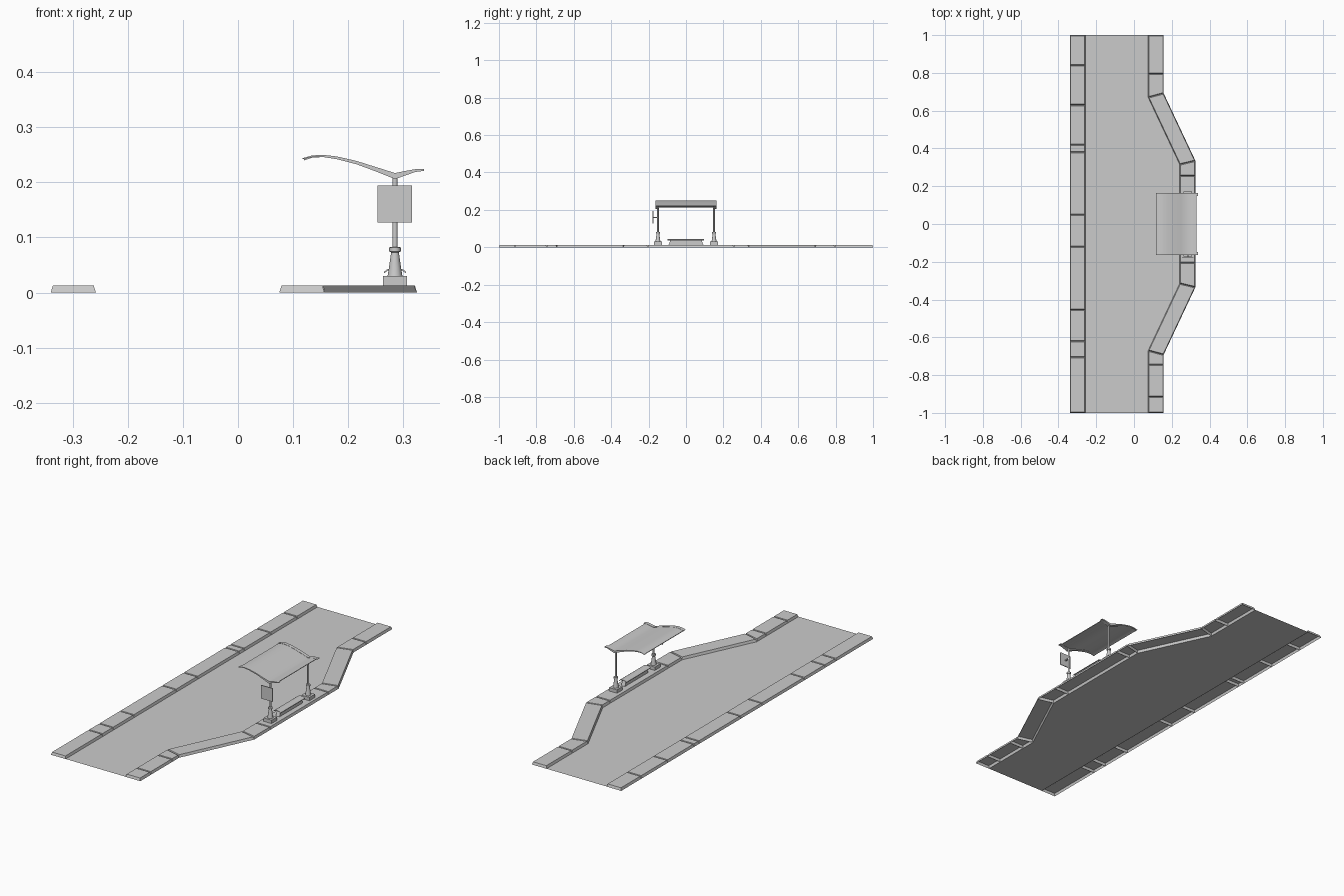
import bpy, bmesh, math
from mathutils import Vector

if "Cube" in bpy.data.objects:
    bpy.data.objects.remove(bpy.data.objects["Cube"])

GREY = (0.6, 0.6, 0.6, 1)
grey = bpy.data.materials.new("plain_grey")
grey.use_nodes = True
grey.diffuse_color = GREY
grey.node_tree.nodes["Principled BSDF"].inputs["Base Color"].default_value = GREY

KERB_H = 0.013
POST_X, POST_Y = 0.285, 0.15


def finish(name, bm, smooth=False):
    bmesh.ops.recalc_face_normals(bm, faces=bm.faces)
    mesh = bpy.data.meshes.new(name)
    bm.to_mesh(mesh)
    bm.free()
    mesh.materials.append(grey)
    obj = bpy.data.objects.new(name, mesh)
    bpy.context.collection.objects.link(obj)
    if smooth:
        bpy.ops.object.select_all(action='DESELECT')
        obj.select_set(True)
        bpy.context.view_layer.objects.active = obj
        bpy.ops.object.shade_smooth_by_angle(angle=math.radians(35))
    return obj


def box(name, lo, hi):
    bm = bmesh.new()
    bmesh.ops.create_cube(bm, size=1)
    for v in bm.verts:
        v.co = [(a + b) / 2 + c * (b - a) for a, b, c in zip(lo, hi, v.co)]
    return finish(name, bm)


def extrude_xz(name, profile, y0, y1, smooth=False):
    """Closed x/z profile swept along y."""
    bm = bmesh.new()
    face = bm.faces.new([bm.verts.new((x, y0, z)) for x, z in profile])
    new = bmesh.ops.extrude_face_region(bm, geom=[face])["geom"]
    bmesh.ops.translate(bm, vec=(0, y1 - y0, 0),
                        verts=[v for v in new if isinstance(v, bmesh.types.BMVert)])
    return finish(name, bm, smooth)


def kerb_slab(bm, quad, inset=0.004):
    """Open-bottomed slab with leaning sides, on a counter-clockwise footprint."""
    pts = [Vector(p) for p in quad]
    n = len(pts)
    top = []
    for i, p in enumerate(pts):
        a = (p - pts[i - 1]).normalized()
        b = (pts[(i + 1) % n] - p).normalized()
        na, nb = Vector((-a.y, a.x)), Vector((-b.y, b.x))
        top.append(p + (na + nb) * inset / (1 + na.dot(nb)))
    low = [bm.verts.new((p.x, p.y, 0)) for p in pts]
    high = [bm.verts.new((p.x, p.y, KERB_H)) for p in top]
    bm.faces.new(high)
    for i in range(n):
        j = (i + 1) % n
        bm.faces.new((low[i], low[j], high[j], high[i]))


def kerb(name, stations):
    """Row of slabs; a station is inner x, inner y, outer x, outer y."""
    bm = bmesh.new()
    for a, b in zip(stations, stations[1:]):
        kerb_slab(bm, (a[:2], a[2:], b[2:], b[:2]))
    return finish(name, bm)


def straight(x0, x1, ys):
    return [(x0, y, x1, y) for y in ys]


# Straight kerb
kerb("straight_kerb", straight(
    -0.34, -0.258, (-1, -0.705, -0.62, -0.455, -0.12, 0.05, 0.38, 0.42, 0.63, 0.84, 1)))

# Kerb that swings out around the lay-by
NEAR, BAY = (0.075, 0.157), (0.242, 0.325)
bends = [(NEAR[0], 0.67, NEAR[1], 0.692), (BAY[0], 0.315, BAY[1], 0.335)]
mirrored = [(a, -b, c, -d) for a, b, c, d in bends]
kerb("lay_by_kerb",
     straight(*NEAR, (-1, -0.915, -0.745)) + mirrored
     + straight(*BAY, (-0.205, 0.255)) + bends[::-1]
     + straight(*NEAR, (0.795, 1)))

# Road surface
bm = bmesh.new()
inner = [(NEAR[0], -1), mirrored[0][:2], mirrored[1][:2],
         bends[1][:2], bends[0][:2], (NEAR[0], 1)]
bm.faces.new([bm.verts.new((x, y, 0.0005)) for x, y in [(-0.258, 1), (-0.258, -1)] + inner])
road = finish("road", bm)

# Posts: block foot, tapered pedestal, collar, slim pole
PEDESTAL = [(0.0135, 0.030), (0.011, 0.045), (0.007, 0.073), (0.0105, 0.075), (0.0105, 0.082),
            (0.0045, 0.083), (0.0045, 0.21)]
for side, label in ((-1, "front"), (1, "back")):
    y = side * POST_Y
    box(label + "_post_foot", (POST_X - 0.022, y - 0.022, KERB_H),
        (POST_X + 0.022, y + 0.022, 0.03))
    bm = bmesh.new()
    rings = [[bm.verts.new((POST_X + r * math.cos(t * math.tau / 12),
                            y + r * math.sin(t * math.tau / 12), z)) for t in range(12)]
             for r, z in PEDESTAL]
    for a, b in zip(rings, rings[1:]):
        for i in range(12):
            j = (i + 1) % 12
            bm.faces.new((a[i], a[j], b[j], b[i]))
    bm.faces.new(rings[-1])
    finish(label + "_post", bm, True)

# Canopy: thin gull-wing sheet with deeper ribs over both posts
UPPER = [(0.117, 0.244), (0.135, 0.249), (0.155, 0.25), (0.18, 0.247), (0.215, 0.239),
         (0.25, 0.228), (0.285, 0.217), (0.305, 0.221), (0.322, 0.224), (0.338, 0.224)]
DEPTH = (0.002, 0.003, 0.004, 0.005, 0.006, 0.008, 0.011, 0.008, 0.005, 0.003)
rib = UPPER + [(x, z - d) for (x, z), d in zip(UPPER, DEPTH)][::-1]
for side, label in ((-1, "front"), (1, "back")):
    extrude_xz(label + "_canopy_rib", rib, side * 0.147, side * 0.164, True)
sheet = [(0.12, 0.244)] + UPPER[1:-1] + [(0.332, 0.224)]
sheet = [(x, z - 0.001) for x, z in sheet]
extrude_xz("canopy_sheet", sheet + [(x, z - 0.003) for x, z in sheet[::-1]],
           -0.157, 0.157, True)

# Bench: solid plinth under a shallow curved seat
bm = bmesh.new()
bmesh.ops.create_cube(bm, size=1)
for v in bm.verts:
    high = v.co.z > 0
    v.co = (POST_X + v.co.x * 0.02, v.co.y * (0.165 if high else 0.185),
            0.04 if high else KERB_H)
finish("bench_plinth", bm)
seat = [(-0.02, 0.038), (-0.013, 0.043), (0, 0.045), (0.013, 0.043), (0.02, 0.038)]
seat = [(POST_X + x, z) for x, z in seat]
extrude_xz("bench_seat", seat + [(x, z - 0.003) for x, z in seat[::-1]], -0.098, 0.095, True)

# Sign panel with its bracket on the front post
box("sign_panel", (0.253, -0.178, 0.127), (0.316, -0.174, 0.194))
box("sign_bracket", (0.282, -0.175, 0.157), (0.288, -0.15, 0.163))
